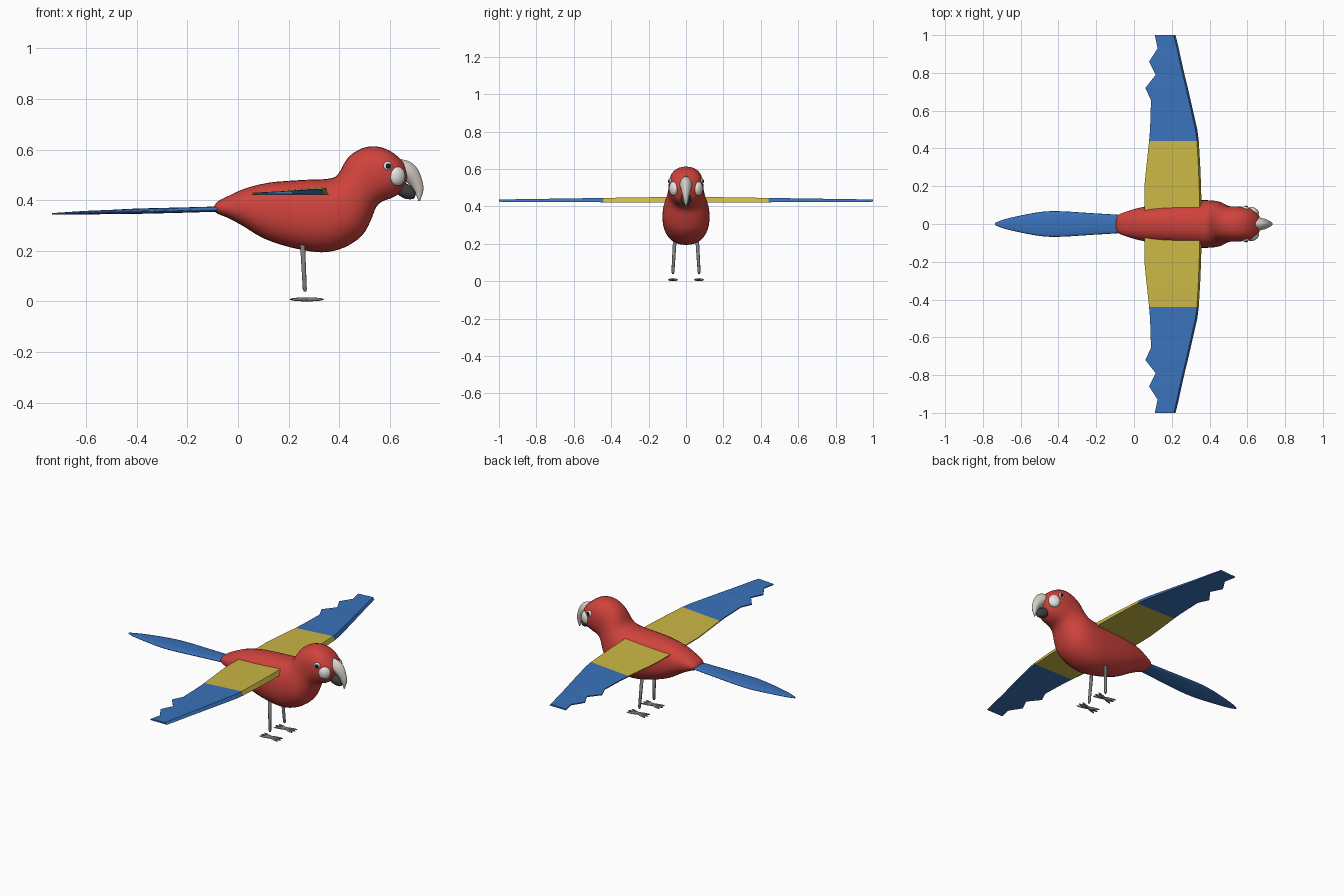
import bpy, bmesh, math
from mathutils import Vector

if "Cube" in bpy.data.objects:
    bpy.data.objects.remove(bpy.data.objects["Cube"])


def material(name, rgb):
    m = bpy.data.materials.new(name)
    m.use_nodes = True
    m.diffuse_color = (*rgb, 1)
    bsdf = m.node_tree.nodes["Principled BSDF"]
    bsdf.inputs["Base Color"].default_value = (*rgb, 1)
    bsdf.inputs["Roughness"].default_value = 0.7
    return m


RED = material("red", (0.62, 0.055, 0.045))
BLUE = material("blue", (0.042, 0.17, 0.5))
YELLOW = material("yellow", (0.6, 0.48, 0.06))
IVORY = material("ivory", (0.66, 0.62, 0.56))
WHITE = material("white", (0.78, 0.78, 0.76))
GREY = material("grey", (0.2, 0.2, 0.2))
DARK = material("charcoal", (0.05, 0.05, 0.05))
BLACK = material("black", (0.01, 0.01, 0.01))


def finish(name, bm, mats, smooth=True, mirrored=False):
    bmesh.ops.recalc_face_normals(bm, faces=bm.faces)
    mesh = bpy.data.meshes.new(name)
    bm.to_mesh(mesh)
    bm.free()
    for m in mats:
        mesh.materials.append(m)
    ob = bpy.data.objects.new(name, mesh)
    bpy.context.collection.objects.link(ob)
    if smooth:
        mesh.shade_smooth()
    if mirrored:
        mod = ob.modifiers.new("Mirror", "MIRROR")
        mod.use_axis = (False, True, False)
        mod.use_mirror_merge = False
    return ob


def bridge(bm, rings):
    """Skin a row of rings and close both ends."""
    loops = [[bm.verts.new(p) for p in ring] for ring in rings]
    n = len(loops[0])
    for a, b in zip(loops, loops[1:]):
        for i in range(n):
            j = (i + 1) % n
            bm.faces.new((a[i], a[j], b[j], b[i]))
    bm.faces.new(loops[0])
    bm.faces.new(loops[-1])


def loft(name, sections, mat, power=2.0, sides=32, steps=3):
    """Sections are (top x, top z, bottom x, bottom z, half width), joined by a smooth curve."""
    vecs = [Vector(s) for s in sections]
    ends = [vecs[0] * 2 - vecs[1]] + vecs + [vecs[-1] * 2 - vecs[-2]]
    fine = []
    for i in range(1, len(ends) - 2):
        p, q, r, s = ends[i - 1:i + 3]
        for k in range(steps):
            t = k / steps
            fine.append(0.5 * (2 * q + (r - p) * t + (2 * p - 5 * q + 4 * r - s) * t ** 2
                               + (3 * q - p - 3 * r + s) * t ** 3))
    fine.append(vecs[-1])
    rings = []
    for tx, tz, bx, bz, w in fine:
        ring = []
        for k in range(sides):
            a = math.tau * k / sides
            c, s = math.cos(a), math.sin(a)
            u = math.copysign(abs(c) ** (2 / power), c)
            v = math.copysign(abs(s) ** (2 / power), s)
            ring.append(((tx + bx) / 2 + (tx - bx) / 2 * v, w * u,
                         (tz + bz) / 2 + (tz - bz) / 2 * v))
        rings.append(ring)
    bm = bmesh.new()
    bridge(bm, rings)
    return finish(name, bm, [mat])


def ellipsoid(name, centre, radii, mat, turn=0.0, yaw_pair=True):
    bm = bmesh.new()
    bmesh.ops.create_uvsphere(bm, u_segments=20, v_segments=12, radius=1)
    bmesh.ops.scale(bm, vec=radii, verts=bm.verts)
    c, s = math.cos(turn), math.sin(turn)
    for v in bm.verts:
        x, y, z = v.co
        v.co = Vector((c * x - s * y, s * x + c * y, z)) + Vector(centre)
    return finish(name, bm, [mat], mirrored=yaw_pair)


# Body and head in one flowing skin
loft("body_and_head", [
    (-.094, .378, -.094, .358, .03), (-.08, .395, -.08, .346, .05), (-.04, .416, -.04, .33, .066),
    (.03, .447, .02, .298, .085), (.12, .469, .1, .25, .102), (.22, .478, .21, .213, .116),
    (.30, .482, .33, .194, .124), (.35, .484, .42, .213, .126), (.385, .493, .49, .26, .121),
    (.405, .517, .525, .32, .108), (.42, .546, .545, .37, .098), (.445, .578, .57, .395, .094),
    (.49, .605, .61, .41, .093), (.545, .613, .64, .43, .088), (.60, .596, .655, .455, .075),
    (.642, .563, .668, .482, .05), (.66, .54, .671, .505, .022)], RED, power=2.25)

# Tail feathers
loft("tail", [
    (-.04, .378, -.04, .354, .045), (-.1, .375, -.1, .354, .05), (-.2, .372, -.2, .351, .056),
    (-.4, .367, -.4, .346, .068), (-.5, .362, -.5, .345, .063), (-.6, .358, -.6, .344, .045),
    (-.69, .352, -.69, .343, .024), (-.735, .349, -.735, .343, .006)], BLUE, sides=20)

# Beak
loft("upper_beak", [
    (.64, .563, .63, .48, .036), (.68, .552, .66, .475, .033), (.71, .524, .68, .46, .026),
    (.728, .48, .692, .445, .019), (.733, .44, .703, .423, .012), (.72, .397, .714, .396, .003)],
    IVORY, power=1.7)
loft("lower_beak", [
    (.63, .478, .62, .432, .028), (.665, .467, .655, .408, .026),
    (.69, .45, .688, .404, .018), (.703, .43, .70, .412, .006)], DARK)

# Cheeks and eyes
ellipsoid("cheeks", (.63, .066, .495), (.034, .022, .038), WHITE, turn=-.5)
ellipsoid("eye_rings", (.592, .083, .535), (.018, .010, .018), WHITE, turn=-.25)
ellipsoid("pupils", (.594, .088, .535), (.011, .009, .011), BLACK, turn=-.25)

# Wings: stations of (span, trailing edge, leading edge), notched near the tip
stations = [(0, .055, .36), (.2, .055, .355), (.3, .065, .351), (.44, .08, .343), (.5, .085, .335),
            (.655, .09, .30), (.72, .06, .285), (.79, .115, .268), (.86, .08, .252),
            (.93, .125, .237), (1, .11, .22)]
bm = bmesh.new()
rings = []
for y, back, front in stations:
    low, high = .42 + .005 * y, .452 - .015 * y
    rings.append([(back, y, low), (front, y, low), (front - .01, y, high), (back, y, low + .006)])
bridge(bm, rings)
for f in bm.faces:
    f.material_index = 1 if f.calc_center_median().y > .44 else 0
finish("wings", bm, [YELLOW, BLUE], smooth=False, mirrored=True)

# Legs
bm = bmesh.new()
rings = []
for x, y, z, r in [(.254, .058, .25, .010), (.264, .070, .05, .008), (.265, .070, .04, .005)]:
    rings.append([(x + r * math.cos(math.tau * k / 12), y + r * math.sin(math.tau * k / 12), z)
                  for k in range(12)])
bridge(bm, rings)
legs = finish("legs", bm, [GREY], mirrored=True)

# Feet: crossed slender toes
for label, turn in (("inner", -.38), ("middle", 0), ("outer", .38)):
    ellipsoid(label + "_toes", (.272, .070, .008), (.068, .007, .008), GREY, turn=turn)
